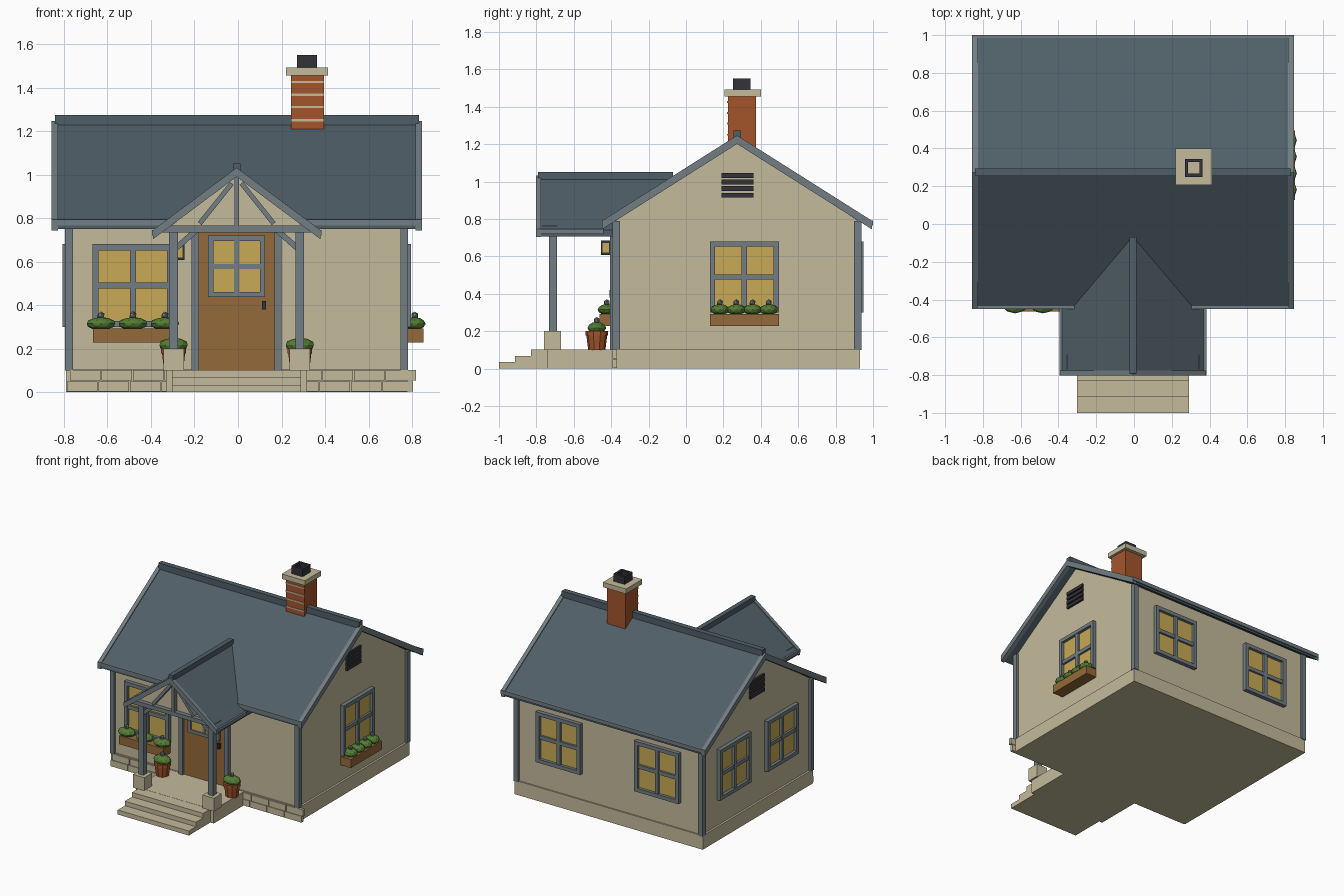
import bpy, bmesh, math
from mathutils import Matrix, Vector

if "Cube" in bpy.data.objects:
    bpy.data.objects.remove(bpy.data.objects["Cube"])

CX = -0.006                      # house centre line
RY = 0.273                       # main ridge position


def lin(c):
    c /= 255
    return c / 12.92 if c < 0.04045 else ((c + 0.055) / 1.055) ** 2.4


def material(name, r, g, b):
    m = bpy.data.materials.new(name)
    m.diffuse_color = (lin(r), lin(g), lin(b), 1)
    m.use_nodes = True
    m.node_tree.nodes["Principled BSDF"].inputs["Base Color"].default_value = m.diffuse_color
    return m


WALL = material("cream wall and stone", 196, 186, 155)
TRIM = material("grey trim", 114, 125, 130)
ROOF = material("slate roof", 80, 95, 104)
WOOD = material("brown wood", 148, 106, 58)
BRICK = material("red brick", 163, 85, 43)
GLASS = material("warm glass", 200, 170, 86)
DARK = material("dark metal", 50, 50, 57)
LEAF = material("green leaf", 84, 124, 52)


def finish(name, bm, mats, matrix=Matrix()):
    bmesh.ops.recalc_face_normals(bm, faces=bm.faces[:])
    me = bpy.data.meshes.new(name)
    bm.to_mesh(me)
    bm.free()
    for m in mats:
        me.materials.append(m)
    ob = bpy.data.objects.new(name, me)
    ob.matrix_world = matrix
    bpy.context.collection.objects.link(ob)
    return ob


def boxes(name, items, mats, matrix=Matrix()):
    """items: (x0, x1, y0, y1, z0, z1[, material index])"""
    bm = bmesh.new()
    for b in items:
        size = (b[1] - b[0], b[3] - b[2], b[5] - b[4])
        mid = ((b[0] + b[1]) / 2, (b[2] + b[3]) / 2, (b[4] + b[5]) / 2)
        n = len(bm.faces)
        bmesh.ops.create_cube(bm, size=1, matrix=Matrix.Translation(mid) @ Matrix.Diagonal((*size, 1)))
        bm.faces.ensure_lookup_table()
        for f in bm.faces[n:]:
            f.material_index = b[6] if len(b) > 6 else 0
    return finish(name, bm, mats, matrix)


def prism(name, pts, axis, a0, a1, mat):
    """Extrude a profile (horizontal, z) along the x or y axis."""
    bm = bmesh.new()
    place = (lambda h, z, a: (a, h, z)) if axis == 'x' else (lambda h, z, a: (h, a, z))
    ends = [[bm.verts.new(place(h, z, a)) for h, z in pts] for a in (a0, a1)]
    for e in ends:
        bm.faces.new(e)
    for i in range(len(pts)):
        j = (i + 1) % len(pts)
        bm.faces.new((ends[0][i], ends[0][j], ends[1][j], ends[1][i]))
    return finish(name, bm, [mat])


def chevron(name, axis, mid, half, top, eave, thick, a0, a1, mat):
    pts = [(mid - half, eave), (mid, top), (mid + half, eave),
           (mid + half, eave - thick), (mid, top - thick), (mid - half, eave - thick)]
    return prism(name, pts, axis, a0, a1, mat)


def strut(name, p, q, w, y0, y1):
    """Timber between two (x, z) points."""
    p, q = Vector(p), Vector(q)
    n = Vector((p.y - q.y, q.x - p.x)).normalized() * w / 2
    return prism(name, [p + n, q + n, q - n, p - n], 'y', y0, y1, TRIM)


def plants(name, spots, r, h, matrix=Matrix()):
    """Squashed leafy clumps topped with a small bloom."""
    bm = bmesh.new()
    for x, y, z in spots:
        for rx, rz, dz, k in ((r, h, 0, 0), (0.018, 0.018, h + 0.008, 1)):
            n = len(bm.faces)
            m = Matrix.Translation((x, y, z + dz)) @ Matrix.Diagonal((rx, min(rx, 0.05), rz, 1))
            bmesh.ops.create_icosphere(bm, subdivisions=2 - k, radius=1, matrix=m)
            bm.faces.ensure_lookup_table()
            for f in bm.faces[n:]:
                f.material_index = k
    return finish(name, bm, [LEAF, TRIM], matrix)


def frame_boxes(w, h, t, y0, y1):
    """Four-pane frame, local x across, -y outward, plus its glass plate."""
    a, b, c = w / 2, h / 2, t / 2
    return [(-a, a, y0, y1, b - t, b), (-a, a, y0, y1, -b, -b + t),
            (-a, -a + t, y0, y1, -b + t, b - t), (a - t, a, y0, y1, -b + t, b - t),
            (-c, c, y0 + 0.004, y1, -b + t, b - t), (-a + t, a - t, y0 + 0.006, y1, -c, c),
            (-a + t, a - t, y1 - 0.008, y1, -b + t, b - t, 1)]


def window(name, x, y, angle, planter=0):
    m = Matrix.Translation((x, y, 0.49)) @ Matrix.Rotation(math.radians(angle), 4, 'Z')
    boxes(name, frame_boxes(0.37, 0.38, 0.028, -0.03, 0), [TRIM, GLASS], m)
    if planter:
        boxes(name + "_planter", [(-0.184, 0.184, -0.088, 0, -0.262, -0.198)], [WOOD], m)
        step = 0.44 / planter if planter == 3 else 0.087
        spots = [((i - (planter - 1) / 2) * step, -0.048, -0.175) for i in range(planter)]
        plants(name + "_plants", spots, 0.068 if planter == 3 else 0.05, 0.03, m)


# House body, foundation and stone facing
prism("house_walls", [(-0.375, 0.09), (0.92, 0.09), (0.92, 0.79), (RY, 1.22), (-0.375, 0.79)],
      'x', CX - 0.77, CX + 0.77, WALL)
boxes("foundation", [(CX - 0.785, CX + 0.785, -0.383, 0.93, 0, 0.105)], [WALL])
boxes("foundation_stones",
      [(-0.786 + i * 0.145 + r * 0.014, -0.646 + i * 0.145 + r * 0.014, -0.393, -0.37,
        0.003 + r * 0.05, 0.05 + r * 0.051) for i in range(11) for r in (0, 1)], [WALL])
boxes("corner_boards", [(CX + s * 0.77 - 0.018, CX + s * 0.77 + 0.018, y - 0.02, y + 0.02, 0.1, 0.79)
                        for s in (-1, 1) for y in (-0.373, 0.917)], [TRIM])

# Main roof with bargeboards, fascias and ridge cap
chevron("main_roof", 'x', RY, 0.717, 1.24, 0.785, 0.035, -0.85, 0.84, ROOF)
for nm, a in (("left", -0.857), ("right", 0.816)):
    chevron(nm + "_bargeboard", 'x', RY, 0.722, 1.247, 0.79, 0.046, a, a + 0.03, TRIM)
boxes("eave_fascias", [(-0.857, 0.846, y, y + 0.014, 0.765, 0.793) for y in (-0.449, 0.986)], [TRIM])
boxes("ridge_cap", [(-0.842, 0.832, RY - 0.02, RY + 0.02, 1.225, 1.274)], [ROOF])

# Chimney with cap, mortar bands and hollow flue
boxes("chimney_stack", [(0.243, 0.395, 0.225, 0.375, 1.1, 1.46)], [BRICK])
boxes("chimney_bands", [(0.243, 0.395, 0.219, 0.226, z - 0.005, z + 0.005)
                        for z in (1.25, 1.31, 1.367, 1.425)], [WALL])
boxes("chimney_cap", [(0.22, 0.413, 0.207, 0.4, 1.455, 1.492)], [WALL])
boxes("chimney_flue", [(0.27, 0.363, 0.25, 0.267, 1.49, 1.55), (0.27, 0.363, 0.328, 0.345, 1.49, 1.55),
                       (0.27, 0.287, 0.267, 0.328, 1.49, 1.55), (0.346, 0.363, 0.267, 0.328, 1.49, 1.55)], [DARK])

# Windows on all four walls
window("front_window", -0.483, -0.375, 0, 3)
window("right_window", CX + 0.77, 0.312, 90, 4)
for i, y in enumerate((-0.01, 0.556)):
    window(f"left_window_{i + 1}", CX - 0.77, y, -90)
for i, x in enumerate((-0.41, 0.41)):
    window(f"back_window_{i + 1}", CX + x, 0.92, 180)

# Gable vents
for nm, s in (("left", -1), ("right", 1)):
    x = CX + s * 0.775
    boxes(nm + "_gable_vent", [(x - 0.01, x + 0.01, 0.19, 0.36, 0.915 + i * 0.035, 0.94 + i * 0.035)
                               for i in range(4)], [DARK])

# Door, its frame, light and handle
boxes("door", [(CX - 0.175, CX + 0.175, -0.387, -0.37, 0.1, 0.74)], [WOOD])
boxes("door_frame", [(CX - 0.207, CX - 0.173, -0.405, -0.37, 0.1, 0.74),
                     (CX + 0.173, CX + 0.207, -0.405, -0.37, 0.1, 0.74),
                     (CX - 0.207, CX + 0.207, -0.405, -0.37, 0.735, 0.768)], [TRIM])
boxes("door_window", frame_boxes(0.262, 0.283, 0.024, -0.018, 0), [TRIM, GLASS],
      Matrix.Translation((CX, -0.385, 0.578)))
boxes("door_handle", [(0.11, 0.128, -0.41, -0.385, 0.38, 0.42)], [DARK])

# Wall lantern
boxes("lantern", [(-0.306, -0.246, -0.455, -0.405, 0.672, 0.685), (-0.306, -0.246, -0.455, -0.405, 0.608, 0.62),
                  (-0.3, -0.252, -0.449, -0.411, 0.62, 0.672, 1), (-0.286, -0.266, -0.41, -0.37, 0.65, 0.67)]
      + [(x, x + 0.008, y, y + 0.008, 0.62, 0.672) for x in (-0.306, -0.254) for y in (-0.455, -0.413)],
      [DARK, GLASS])

# Porch floor and steps
boxes("porch_floor", [(-0.33, 0.318, -0.743, -0.37, 0, 0.103)], [WALL])
boxes("porch_steps", [(-0.303, 0.29, -1 + i * 0.085, -0.74, 0, 0.034 * (i + 1)) for i in range(3)], [WALL])

# Porch posts, beams and braces, mirrored left and right
for nm, s in (("left", -1), ("right", 1)):
    x = CX + s * 0.29
    boxes(nm + "_post_base", [(x - 0.047, x + 0.047, -0.76, -0.668, 0.1, 0.2)], [WALL])
    boxes(nm + "_post", [(x - 0.02, x + 0.02, -0.733, -0.69, 0.2, 0.74)], [TRIM])
    boxes(nm + "_side_beam", [(x - 0.018, x + 0.018, -0.69, -0.37, 0.735, 0.765)], [TRIM])
    strut(nm + "_knee_brace", (x, 0.652), (CX + s * 0.185, 0.745), 0.026, -0.725, -0.698)
    strut(nm + "_truss_diagonal", (CX + s * 0.17, 0.775), (CX + s * 0.022, 0.96), 0.022, -0.768, -0.728)
    e = CX + s * 0.382
    boxes(nm + "_porch_fascia", [(e - 0.007, e + 0.007, -0.802, -0.44, 0.72, 0.745)], [TRIM])
    # Potted plant beside each post
    bm = bmesh.new()
    for r0, r1, z0, z1 in ((0.046, 0.056, 0.1, 0.18), (0.06, 0.06, 0.178, 0.2)):
        bmesh.ops.create_cone(bm, cap_ends=True, segments=10, radius1=r0, radius2=r1, depth=z1 - z0,
                              matrix=Matrix.Translation((x, -0.477, (z0 + z1) / 2)))
    finish(nm + "_pot", bm, [BRICK])
    plants(nm + "_pot_plant", [(x, -0.477, 0.217)], 0.068, 0.033)
boxes("porch_front_beam", [(CX - 0.35, CX + 0.35, -0.768, -0.69, 0.735, 0.765)], [TRIM])
boxes("truss_king_post", [(CX - 0.011, CX + 0.011, -0.768, -0.728, 0.76, 0.995)], [TRIM])
prism("porch_gable_panel", [(CX - 0.32, 0.75), (CX + 0.32, 0.75), (CX, 0.998)], 'y', -0.735, -0.715, WALL)

# Porch roof running back into the main roof
chevron("porch_roof", 'y', CX, 0.38, 1.025, 0.74, 0.033, -0.795, -0.08, ROOF)
chevron("porch_bargeboard", 'y', CX, 0.385, 1.032, 0.745, 0.042, -0.802, -0.775, TRIM)
boxes("porch_ridge_cap", [(CX - 0.018, CX + 0.018, -0.792, -0.07, 1.005, 1.05)], [ROOF])
